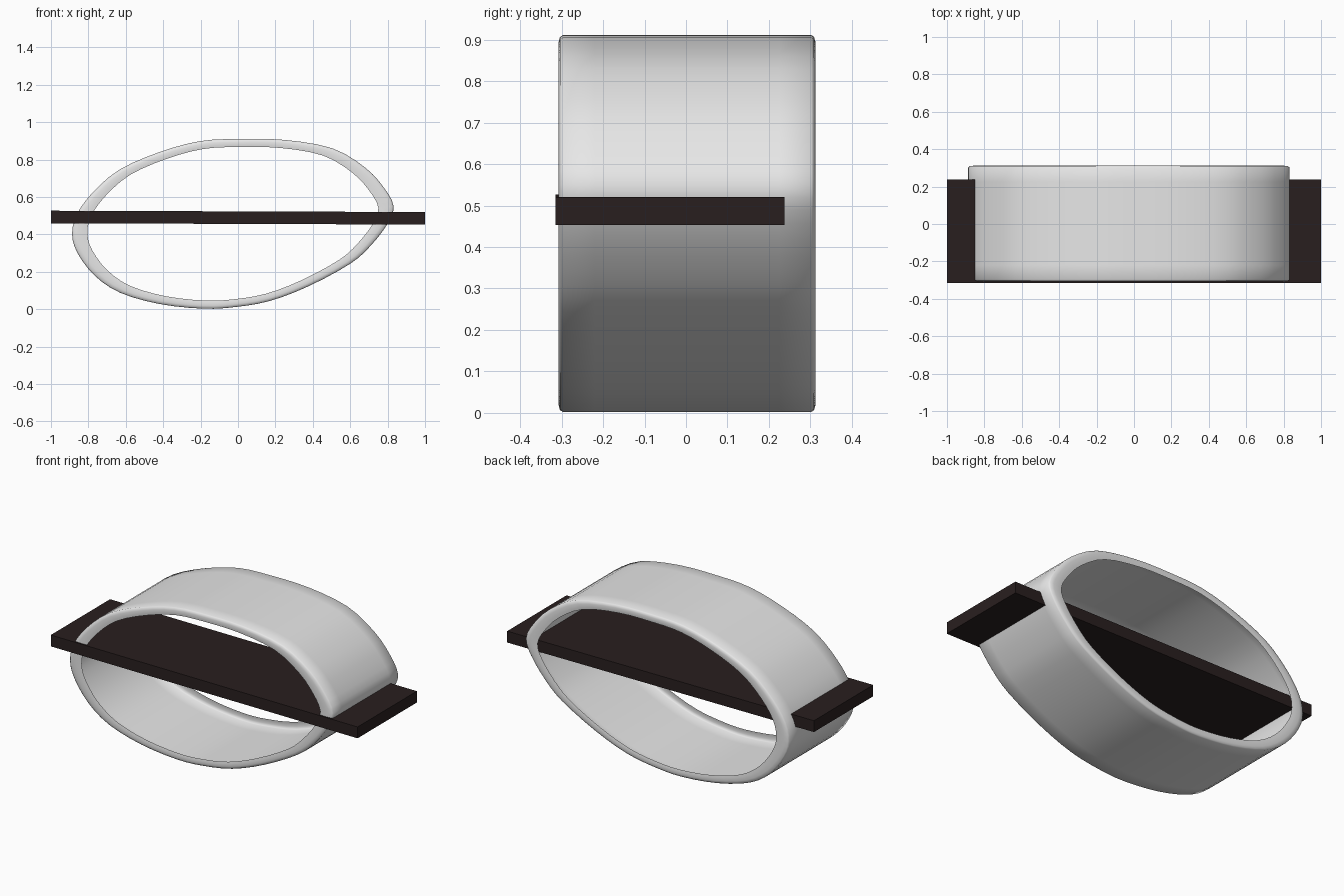
import bpy, bmesh
from mathutils import Vector

if "Cube" in bpy.data.objects:
    bpy.data.objects.remove(bpy.data.objects["Cube"])


def material(name, rgb):
    m = bpy.data.materials.new(name)
    m.diffuse_color = (*rgb, 1)
    m.use_nodes = True
    m.node_tree.nodes["Principled BSDF"].inputs["Base Color"].default_value = m.diffuse_color
    return m


def make_object(name, bm, mat):
    bmesh.ops.recalc_face_normals(bm, faces=bm.faces[:])
    me = bpy.data.meshes.new(name)
    bm.to_mesh(me)
    bm.free()
    me.materials.append(mat)
    ob = bpy.data.objects.new(name, me)
    bpy.context.collection.objects.link(ob)
    return ob


def smooth_loop(pts, steps=3):
    """Closed Catmull-Rom curve through the points."""
    p = [Vector(q) for q in pts]
    n, out = len(p), []
    for i in range(n):
        a, b, c, d = (p[(i + k) % n] for k in (-1, 0, 1, 2))
        for s in range(steps):
            t = s / steps
            out.append(0.5 * (2 * b + (c - a) * t + (2 * a - 5 * b + 4 * c - d) * t * t
                              + (3 * b - a - 3 * c + d) * t ** 3))
    return out


grey = material("light grey", (0.8, 0.8, 0.8))
dark = material("dark brown", (0.022, 0.0135, 0.0135))

# Lopsided oval outline (x, z)
outline = smooth_loop([
    (0, .91), (.25, .905), (.505, .86), (.68, .757), (.78, .65), (.832, .55),
    (.80, .457), (.71, .34), (.60, .243), (.38, .124), (.17, .044), (-.02, .011),
    (-.19, .003), (-.42, .028), (-.63, .088), (-.767, .18), (-.858, .30),
    (-.887, .40), (-.863, .505), (-.778, .623), (-.634, .746), (-.42, .84), (-.206, .898)])
centre = Vector((-.028, .457))

# Ring: thin band whose two rims turn inward; section is (scale of outline, y)
section = [(.905, -.305), (.93, -.307), (.965, -.307), (.99, -.304), (1, -.297), (1, -.22),
           (1, .225), (1, .302), (.99, .309), (.965, .312), (.93, .312), (.905, .310)]
bm = bmesh.new()
rows = []
for p in outline:
    q = [(centre + (p - centre) * k, y) for k, y in section]
    rows.append([bm.verts.new((c.x, y, c.y)) for c, y in q])
for r, a in enumerate(rows):
    b = rows[(r + 1) % len(rows)]
    for s in range(len(section) - 1):
        bm.faces.new((a[s], a[s + 1], b[s + 1], b[s])).smooth = True
make_object("oval_ring", bm, grey)

# Plank: thin board through the ring, tilting slightly down to the right
bm = bmesh.new()
bmesh.ops.create_cube(bm, size=1)
for v in bm.verts:
    x, y, z = v.co
    v.co = (x * 2, -.039 + y * .552, .4895 + z * .067 - x * .007)
make_object("plank", bm, dark)
